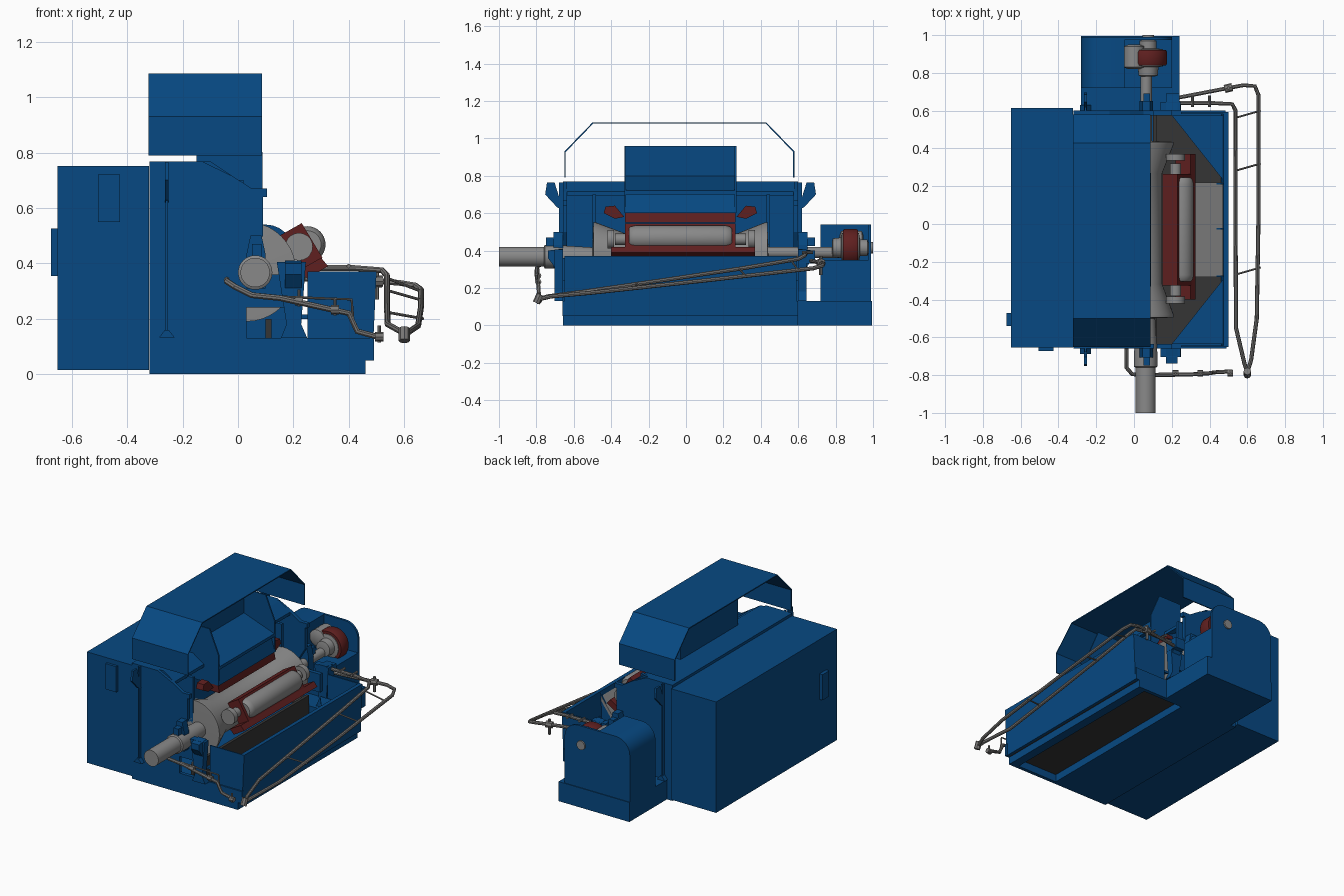
import bpy, bmesh, math


def material(name, c):
    m = bpy.data.materials.new(name)
    m.diffuse_color = (*c, 1)
    return m


BLUE = material("machine blue", (0.002, 0.066, 0.225))
RED = material("oxide red", (0.115, 0.014, 0.014))
GREY = material("steel grey", (0.25, 0.25, 0.25))
PIPE = material("pipe grey", (0.19, 0.185, 0.18))
DARK = material("dark steel", (0.035, 0.035, 0.035))


def finish(name, bm, mat, smooth=False):
    bmesh.ops.recalc_face_normals(bm, faces=bm.faces)
    me = bpy.data.meshes.new(name)
    bm.to_mesh(me)
    bm.free()
    me.materials.append(mat)
    ob = bpy.data.objects.new(name, me)
    bpy.context.collection.objects.link(ob)
    if smooth:
        bpy.context.view_layer.objects.active = ob
        ob.select_set(True)
        bpy.ops.object.shade_smooth_by_angle(angle=math.radians(35))
        ob.select_set(False)
    return ob


def prism(name, pts, lo, hi, mat, axis="y", smooth=False):
    """Extrude a profile: (x,z) along y, (y,z) along x, or (x,y) along z."""
    def at(p, t):
        return {"y": (p[0], t, p[1]), "x": (t, p[0], p[1]), "z": (p[0], p[1], t)}[axis]
    bm = bmesh.new()
    a = [bm.verts.new(at(p, lo)) for p in pts]
    b = [bm.verts.new(at(p, hi)) for p in pts]
    n = len(pts)
    bm.faces.new(a)
    bm.faces.new(b[::-1])
    for i in range(n):
        bm.faces.new((a[i], b[i], b[(i + 1) % n], a[(i + 1) % n]))
    return finish(name, bm, mat, smooth)


def box(name, x0, x1, y0, y1, z0, z1, mat):
    return prism(name, [(x0, z0), (x1, z0), (x1, z1), (x0, z1)], y0, y1, mat)


def lathe(name, cx, cz, prof, mat, n=32):
    """Solid of revolution about a y axis; prof holds (y, radius)."""
    bm = bmesh.new()
    rings = [[bm.verts.new((cx + r * math.cos(2 * math.pi * i / n), y,
                            cz + r * math.sin(2 * math.pi * i / n))) for i in range(n)]
             for y, r in prof]
    for p, q in zip(rings, rings[1:]):
        for i in range(n):
            bm.faces.new((p[i], p[(i + 1) % n], q[(i + 1) % n], q[i]))
    bm.faces.new(rings[0])
    bm.faces.new(rings[-1][::-1])
    return finish(name, bm, mat, True)


def tube(name, pts, r, mat=PIPE):
    cu = bpy.data.curves.new(name, "CURVE")
    cu.dimensions = "3D"
    cu.bevel_depth, cu.bevel_resolution, cu.use_fill_caps = r, 2, True
    sp = cu.splines.new("POLY")
    sp.points.add(len(pts) - 1)
    for p, c in zip(sp.points, pts):
        p.co = (*c, 1)
    ob = bpy.data.objects.new(name, cu)
    bpy.context.collection.objects.link(ob)
    ob.data.materials.append(mat)
    bpy.context.view_layer.objects.active = ob
    ob.select_set(True)
    bpy.ops.object.convert(target="MESH")
    bpy.ops.object.shade_smooth_by_angle(angle=math.radians(40))
    bpy.context.object.select_set(False)


# rear cabinet with small panels
box("rear_cabinet", -0.652, -0.322, -0.655, 0.615, 0.015, 0.752, BLUE)
box("cabinet_front_panel", -0.505, -0.425, -0.672, -0.655, 0.55, 0.72, BLUE)
box("cabinet_side_box", -0.675, -0.65, -0.54, -0.47, 0.355, 0.525, BLUE)

# end walls of the main housing, notched under the bearings
wall = [(-0.32, 0), (0.46, 0), (0.46, 0.05), (0.485, 0.05), (0.485, 0.13), (0.03, 0.13), (0.03, 0.4),
        (0.09, 0.5), (0.09, 0.64), (0.105, 0.64), (0.105, 0.67), (0.05, 0.67),
        (-0.02, 0.715), (-0.13, 0.768), (-0.32, 0.768)]
trough_end = [(0.25, 0.12), (0.485, 0.12), (0.5, 0.37), (0.25, 0.37)]
for nm, a, b in (("front", -0.658, -0.635), ("back", 0.575, 0.6)):
    prism(nm + "_end_wall", wall, a, b, BLUE)
    prism(nm + "_trough_end", trough_end, a + 0.008, b - 0.008, BLUE)
    box(nm + "_bearing_bracket", 0.03, 0.2, a, b, 0.24, 0.36, BLUE)

# housing core, base, roof and inner panels
box("base_block", -0.32, 0.1, -0.65, 0.59, 0, 0.12, BLUE)
box("base_sill", 0.4, 0.46, -0.65, 0.59, 0, 0.05, BLUE)
box("pit_floor", 0.1, 0.47, -0.64, 0.58, 0.05, 0.07, DARK)
box("inner_back_wall", -0.32, -0.14, -0.64, 0.58, 0.12, 0.74, BLUE)
box("roof_plate", -0.32, -0.1, -0.64, 0.58, 0.74, 0.768, BLUE)
prism("roof_lip", [(-0.1, 0.768), (-0.02, 0.715), (-0.02, 0.695), (-0.1, 0.735)], -0.64, 0.58, BLUE)
prism("deflector", [(-0.14, 0.7), (0.06, 0.7), (0.09, 0.6), (-0.14, 0.6)], -0.33, 0.27, BLUE)
for y in (-0.5, 0.43):
    box("inner_rib", -0.14, 0.02, y, y + 0.02, 0.4, 0.7, BLUE)

# front trough: panel, corner plates, grey slope
prism("trough_panel", [(0.46, 0.05), (0.485, 0.05), (0.5, 0.37), (0.475, 0.37)], -0.65, 0.592, BLUE)
box("trough_inner_wall", 0.1, 0.12, -0.635, 0.575, 0.07, 0.2, DARK)
for y0, s in ((-0.635, 1), (0.575, -1)):
    prism("corner_plate", [(0.47, y0), (0.47, y0 + s * 0.34), (0.2, y0)], 0.2, 0.215, BLUE, "z")
prism("trough_slope", [(0.47, 0.34), (0.47, 0.31), (0.33, 0.12), (0.31, 0.13)], -0.28, 0.22, GREY)
for y in (-0.28, -0.03, 0.21):
    prism("trough_rib", [(0.475, 0.36), (0.475, 0.07), (0.3, 0.07)], y, y + 0.008, BLUE)
box("lower_step", 0.36, 0.49, -0.66, -0.64, 0.05, 0.13, BLUE)

# open hood over the top
out = [(-0.65, 0.79), (-0.65, 0.93), (-0.5, 1.085), (0.43, 1.085), (0.58, 0.93), (0.58, 0.79)]
inn = [(0.573, 0.79), (0.573, 0.927), (0.427, 1.078), (-0.497, 1.078), (-0.643, 0.927), (-0.643, 0.79)]
prism("top_hood", out + inn, -0.323, 0.087, BLUE, "x")

# open-fronted chute inside the hood
box("chute_back", -0.15, -0.138, -0.33, 0.27, 0.76, 0.96, BLUE)
prism("chute_floor", [(-0.14, 0.8), (0.085, 0.72), (0.085, 0.7), (-0.14, 0.78)], -0.33, 0.27, BLUE)
for y in (-0.33, 0.26):
    prism("chute_side", [(-0.15, 0.76), (-0.1, 0.7), (0.088, 0.6), (0.088, 0.8), (0.02, 0.96), (-0.15, 0.96)],
          y, y + 0.01, BLUE)

# outer ribs with leaning ears, bearings and support posts
for y, s in ((-0.658, -1), (0.6, 1)):
    box("wall_rib", -0.262, -0.252, min(y, y + s * 0.02), max(y, y + s * 0.02), 0.14, 0.765, BLUE)
    prism("rib_foot", [(-0.285, 0.132), (-0.228, 0.132), (-0.25, 0.16), (-0.264, 0.16)],
          y, y + s * 0.03, BLUE)
    prism("ear", [(y, 0.62), (y + s * 0.03, 0.63), (y + s * 0.095, 0.7), (y + s * 0.085, 0.765),
                  (y + s * 0.045, 0.765)], -0.264, -0.25, BLUE, "x")
    prism("bearing_cap", [(0.03, 0.31), (0.1, 0.31), (0.1, 0.43), (0.085, 0.5), (0.045, 0.5), (0.03, 0.43)],
          y, y + s * 0.05, BLUE)
    box("bearing_bolt", 0.05, 0.085, min(y, y + s * 0.09), max(y, y + s * 0.09), 0.425, 0.47, BLUE)
    prism("support_post", [(0.155, 0.13), (0.25, 0.13), (0.228, 0.18), (0.245, 0.405), (0.14, 0.405), (0.175, 0.18)],
          y, y + s * 0.045, BLUE)
    prism("post_bracket", [(y, 0.25), (y + s * 0.08, 0.36), (y + s * 0.08, 0.4), (y, 0.41)], 0.17, 0.23, BLUE, "x")

# drive shaft and flared drum
lathe("drive_shaft", 0.062, 0.367, [(-1.0, 0.053), (-0.76, 0.053), (-0.755, 0.062), (-0.69, 0.062), (-0.5, 0.05)], GREY)
lathe("rear_shaft", 0.065, 0.39, [(0.4, 0.03), (0.86, 0.03)], GREY, 20)
lathe("drum", 0.03, 0.37, [(-0.5, 0.06), (-0.495, 0.18), (-0.48, 0.18), (-0.32, 0.12), (0.27, 0.12),
                           (0.42, 0.18), (0.435, 0.18), (0.44, 0.06)], GREY, 40)

# red frame around the working roller
frame = [(0.15, 0.5), (0.23, 0.545), (0.305, 0.42), (0.24, 0.378)]
prism("roller_frame", frame, -0.325, 0.265, RED)
lathe("working_roller", 0.25, 0.468, [(-0.305, 0.05), (-0.295, 0.06), (-0.27, 0.066), (0.21, 0.066),
                                      (0.235, 0.06), (0.245, 0.05)], GREY)
lathe("roller_neck", 0.22, 0.46, [(-0.38, 0.03), (0.32, 0.03)], GREY, 20)
for y in (-0.42, 0.335):
    lathe("roller_flange", 0.22, 0.46, [(y, 0.05), (y + 0.035, 0.05)], GREY, 20)
prism("lower_red_bar", [(0.22, 0.375), (0.3, 0.42), (0.325, 0.39), (0.25, 0.345)], -0.4, 0.37, RED)
prism("upper_red_bar", [(0.0, 0.605), (0.08, 0.605), (0.09, 0.55), (0.0, 0.55)], -0.325, 0.265, RED)
for s in (-1, 1):
    prism("red_wedge", [(-0.03 + s * a, z) for a, z in
                        ((0.3, 0.58), (0.35, 0.57), (0.41, 0.6), (0.4, 0.635), (0.35, 0.64))],
          0.0, 0.05, RED, "x")

# rear drive cabinet, cut away round the pulley
box("drive_base", -0.28, 0.24, 0.59, 0.995, 0, 0.13, BLUE)
box("drive_lower", -0.28, 0.2, 0.72, 0.99, 0.13, 0.35, BLUE)
arc = [(-0.18 - 0.1 * math.cos(t * math.pi / 12), 0.44 + 0.1 * math.sin(t * math.pi / 12)) for t in range(7)]
prism("drive_cover", [(-0.28, 0.34)] + arc + [(-0.05, 0.54), (-0.05, 0.34)], 0.72, 0.98, BLUE, smooth=True)
arc2 = [(0.1 + 0.1 * math.sin(t * math.pi / 12), 0.44 + 0.1 * math.cos(t * math.pi / 12)) for t in range(7)]
prism("drive_end_plate", [(-0.28, 0.34)] + arc + arc2 + [(0.2, 0.34)], 0.975, 0.99, BLUE, smooth=True)
lathe("pulley", 0.075, 0.415, [(0.84, 0.095), (0.85, 0.1), (0.91, 0.1), (0.92, 0.095)], RED)
lathe("pulley_hub", 0.075, 0.415, [(0.78, 0.03), (0.785, 0.05), (0.83, 0.055), (0.835, 0.078), (0.925, 0.078),
                                   (0.93, 0.045), (0.97, 0.045), (0.975, 0.03), (1.0, 0.03)], GREY, 24)
lathe("pulley_knob", 0.0, 0.45, [(0.82, 0.03), (0.83, 0.055), (0.94, 0.055), (0.95, 0.03)], GREY, 20)

# front feed pipe with valves
feed = [(-0.04, -0.66, 0.34), (-0.04, -0.76, 0.335), (-0.01, -0.795, 0.315), (0.05, -0.8, 0.285),
        (0.15, -0.8, 0.275), (0.33, -0.795, 0.235), (0.4, -0.79, 0.22), (0.43, -0.785, 0.155),
        (0.52, -0.78, 0.13)]
tube("feed_pipe", feed, 0.011)
tube("signal_pipe", [(0.13, -0.79, 0.28), (0.41, -0.79, 0.27), (0.415, -0.79, 0.2)], 0.005)
for x, z in ((0.22, 0.265), (0.35, 0.232), (0.51, 0.135)):
    tube("valve_body", [(x - 0.015, -0.79, z), (x + 0.015, -0.79, z)], 0.017)
    tube("valve_stem", [(x, -0.79, z - 0.02), (x, -0.79, z + 0.04)], 0.006)

# long side pipes joined at the front
upper = [(0.6, -0.785, 0.14), (0.585, -0.74, 0.155), (0.54, -0.55, 0.18), (0.538, -0.1, 0.245), (0.538, 0.3, 0.305),
         (0.538, 0.6, 0.355), (0.52, 0.635, 0.375), (0.42, 0.64, 0.383), (0.24, 0.64, 0.383)]
lower = [(0.6, -0.785, 0.14), (0.62, -0.72, 0.155), (0.65, -0.5, 0.175), (0.66, 0.1, 0.24), (0.66, 0.68, 0.305),
         (0.64, 0.73, 0.32), (0.58, 0.735, 0.33), (0.5, 0.72, 0.335), (0.24, 0.67, 0.345)]
tube("upper_side_pipe", upper, 0.011)
tube("lower_side_pipe", lower, 0.011)
tube("joint_elbow", [(0.6, -0.8, 0.12), (0.6, -0.78, 0.165)], 0.02)
for y, za, zb in ((-0.25, 0.225, 0.2), (0.3, 0.305, 0.265), (0.58, 0.35, 0.295)):
    tube("pipe_rung", [(0.53, y - 0.02, za), (0.67, y + 0.02, zb)], 0.005)
tube("rear_valve", [(0.48, 0.715, 0.335), (0.52, 0.725, 0.335)], 0.022)
tube("rear_valve_stem", [(0.5, 0.72, 0.27), (0.5, 0.72, 0.37)], 0.009)
for x in (0.31, 0.4):
    tube("rear_handle", [(x, 0.62, 0.39), (x, 0.68, 0.39)], 0.008)
box("rear_pipe_bracket", 0.17, 0.24, 0.6, 0.69, 0.33, 0.4, BLUE)
